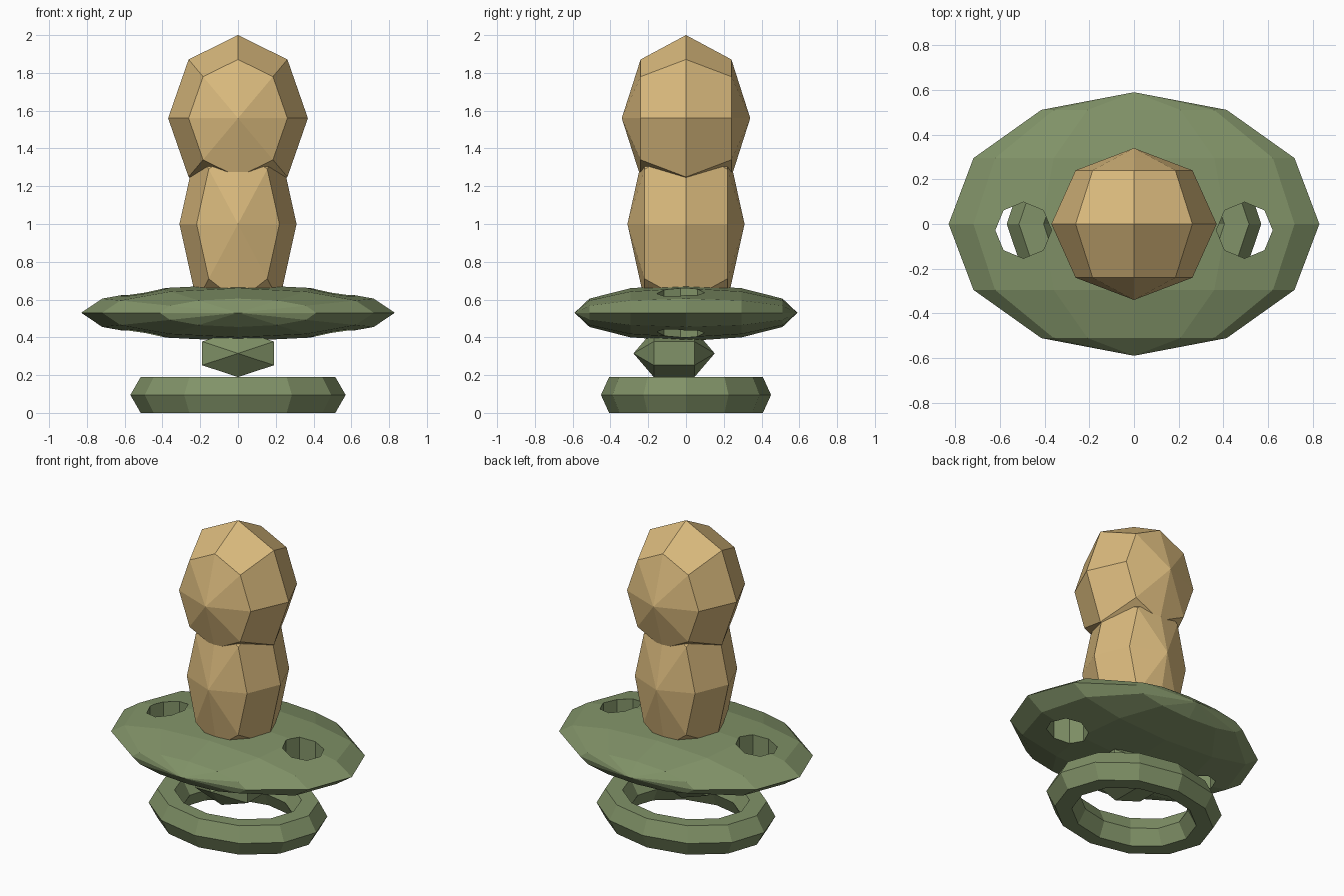
import bpy
import bmesh
from math import sin, cos, pi

if "Cube" in bpy.data.objects:
    bpy.data.objects.remove(bpy.data.objects["Cube"], do_unlink=True)


def make_material(name, rgb):
    mat = bpy.data.materials.new(name)
    mat.use_nodes = True
    colour = (*rgb, 1.0)
    mat.diffuse_color = colour
    mat.node_tree.nodes["Principled BSDF"].inputs["Base Color"].default_value = colour
    return mat


green = make_material("olive_green", (0.22, 0.29, 0.138))
tan = make_material("tan_rubber", (0.70, 0.49, 0.205))


def ellipsoid(name, centre, radii, segments, rings, mat):
    """Faceted ellipsoid whose poles point to the front and back."""
    bm = bmesh.new()
    cx, cy, cz = centre
    rx, ry, rz = radii
    front = bm.verts.new((cx, cy - ry, cz))
    back = bm.verts.new((cx, cy + ry, cz))
    loops = []
    for i in range(1, rings):
        lat = pi * i / rings
        loops.append([bm.verts.new((cx + rx * sin(lat) * sin(2 * pi * j / segments),
                                    cy - ry * cos(lat),
                                    cz + rz * sin(lat) * cos(2 * pi * j / segments)))
                      for j in range(segments)])
    for j in range(segments):
        k = (j + 1) % segments
        bm.faces.new((front, loops[0][j], loops[0][k]))
        bm.faces.new((back, loops[-1][k], loops[-1][j]))
        for a, b in zip(loops, loops[1:]):
            bm.faces.new((a[j], b[j], b[k], a[k]))
    bmesh.ops.recalc_face_normals(bm, faces=bm.faces)
    mesh = bpy.data.meshes.new(name)
    bm.to_mesh(mesh)
    bm.free()
    mesh.materials.append(mat)
    obj = bpy.data.objects.new(name, mesh)
    bpy.context.collection.objects.link(obj)
    return obj


# Rubber teat: round tip above a slimmer neck
ellipsoid("teat_tip", (0, 0, 1.56), (0.37, 0.34, 0.44), 8, 4, tan)
ellipsoid("teat_neck", (0, 0, 1.0), (0.31, 0.31, 0.58), 8, 4, tan)

# Mouth shield, pierced by two air holes
shield = ellipsoid("shield", (0, 0, 0.53), (0.83, 0.59, 0.15), 12, 6, green)
for side in (-1, 1):
    bpy.ops.mesh.primitive_cylinder_add(vertices=8, radius=0.126, depth=0.8,
                                        location=(side * 0.495, -0.028, 0.53))
    cutter = bpy.context.object
    cutter.name = "air_hole_cutter"
    cutter.hide_render = True
    cutter.data.materials.append(green)
    mod = shield.modifiers.new("air_hole", "BOOLEAN")
    mod.operation = "DIFFERENCE"
    mod.solver = "EXACT"
    mod.object = cutter
    bpy.context.view_layer.objects.active = shield
    bpy.ops.object.modifier_apply(modifier=mod.name)
    bpy.data.objects.remove(cutter, do_unlink=True)

# Knob that joins the shield to the ring
ellipsoid("ring_mount", (0, -0.063, 0.315), (0.253, 0.215, 0.145), 6, 3, green)

# Pull ring
bpy.ops.mesh.primitive_torus_add(major_segments=12, minor_segments=6,
                                 major_radius=0.46, minor_radius=0.11,
                                 location=(0, 0, 0.095))
ring = bpy.context.object
ring.name = "pull_ring"
ring.scale.y = 0.79
ring.data.materials.append(green)
for poly in ring.data.polygons:
    poly.use_smooth = False
